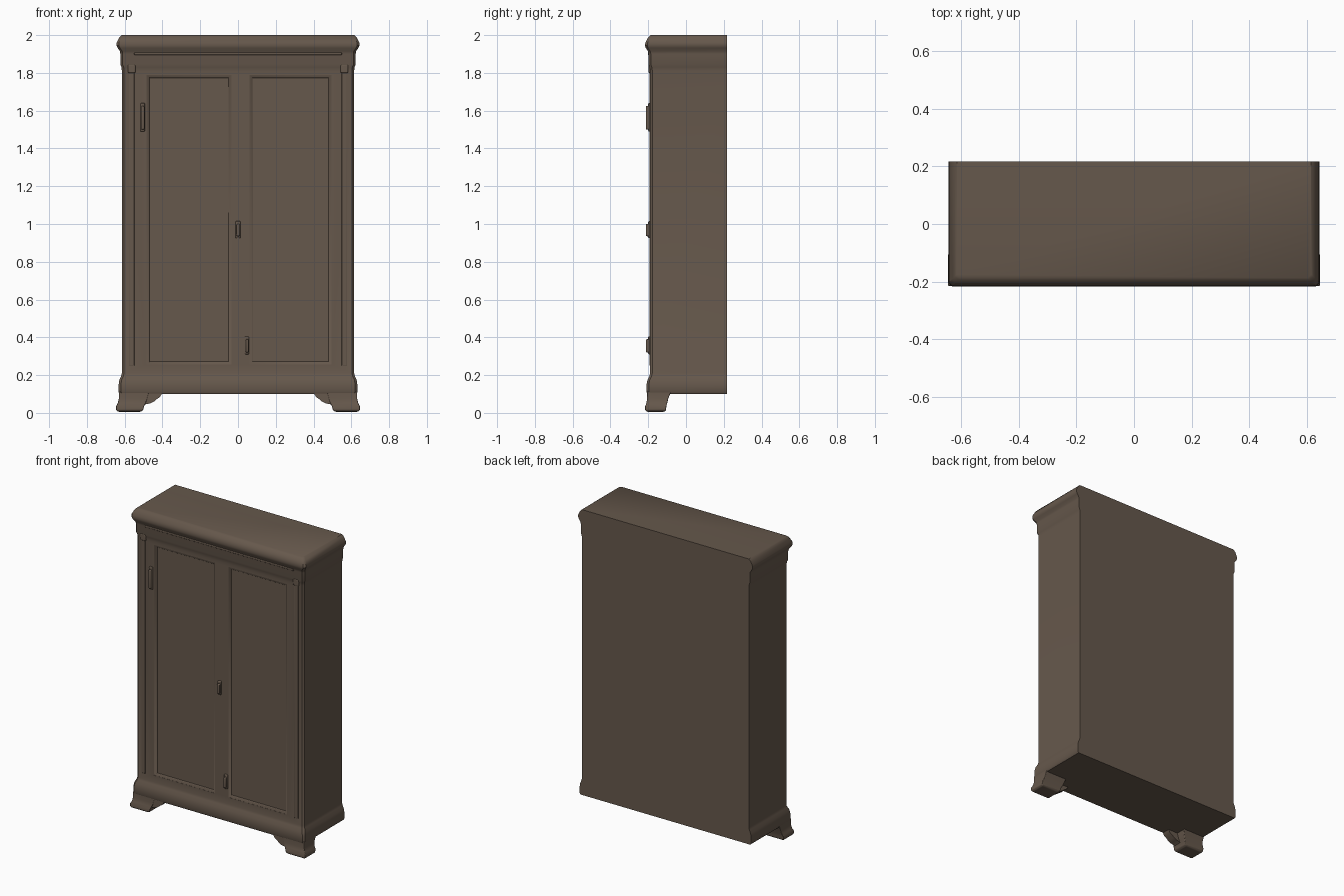
import bpy, bmesh, math
from mathutils import Matrix

if "Cube" in bpy.data.objects:
    bpy.data.objects.remove(bpy.data.objects["Cube"])

BACK = 0.217

wood = bpy.data.materials.new("brown_wood")
wood.use_nodes = True
colour = (0.133, 0.098, 0.072, 1)
wood.diffuse_color = colour
wood.node_tree.nodes["Principled BSDF"].inputs["Base Color"].default_value = colour


def finish(name, bm, bevel=0.0, smooth=True):
    bmesh.ops.recalc_face_normals(bm, faces=bm.faces)
    mesh = bpy.data.meshes.new(name)
    bm.to_mesh(mesh)
    bm.free()
    obj = bpy.data.objects.new(name, mesh)
    bpy.context.collection.objects.link(obj)
    mesh.materials.append(wood)
    if bevel:
        mod = obj.modifiers.new("soft_edges", "BEVEL")
        mod.width, mod.segments = bevel, 3
    if smooth:
        shade(obj)
    return obj


def shade(obj):
    bpy.ops.object.select_all(action="DESELECT")
    obj.select_set(True)
    bpy.context.view_layer.objects.active = obj
    bpy.ops.object.shade_smooth_by_angle(angle=math.radians(35))


def loft(name, rings, **kw):
    """Skin a closed stack of equal-sized point rings."""
    bm = bmesh.new()
    loops = [[bm.verts.new(p) for p in ring] for ring in rings]
    n = len(loops[0])
    for a, b in zip(loops, loops[1:]):
        for i in range(n):
            j = (i + 1) % n
            bm.faces.new((a[i], a[j], b[j], b[i]))
    bm.faces.new(loops[0])
    bm.faces.new(loops[-1])
    return finish(name, bm, **kw)


def box(name, x, y, z, bevel=0.0):
    bm = bmesh.new()
    size = (x[1] - x[0], y[1] - y[0], z[1] - z[0])
    mid = [sum(r) / 2 for r in (x, y, z)]
    bmesh.ops.create_cube(bm, size=1, matrix=Matrix.Translation(mid) @ Matrix.Diagonal((*size, 1)))
    return finish(name, bm, bevel)


def layer(z, half, front):
    """Rectangle with clipped front corners, flush at the back."""
    c = 0.012
    return [(-half, BACK, z), (-half, front + c, z), (-half + c, front, z),
            (half - c, front, z), (half, front + c, z), (half, BACK, z)]


# Carcass with base moulding and cornice in one swept outline: height, half width, front
outline = [(0.10, 0.625, -0.203), (0.11, 0.632, -0.209), (0.15, 0.632, -0.209),
           (0.175, 0.628, -0.204), (0.195, 0.619, -0.194), (0.21, 0.615, -0.19),
           (1.81, 0.615, -0.19), (1.83, 0.617, -0.193), (1.845, 0.623, -0.198),
           (1.90, 0.623, -0.198), (1.915, 0.625, -0.202), (1.932, 0.637, -0.213),
           (1.945, 0.643, -0.217), (1.96, 0.642, -0.215), (1.985, 0.63, -0.203),
           (1.995, 0.622, -0.193), (2.0, 0.615, -0.187)]
carcass = loft("carcass", [layer(*p) for p in outline], smooth=False)

# Sunken door panels with sloping edges
for x0, x1 in ((-0.485, -0.035), (0.062, 0.495)):
    rings = []
    for y, inset in ((-0.25, 0.0), (-0.189, 0.0), (-0.184, 0.012), (-0.179, 0.016)):
        a, b, lo, hi = x0 + inset, x1 - inset, 0.255 + inset, 1.79 - inset
        rings.append([(a, y, lo), (b, y, lo), (b, y, hi), (a, y, hi)])
    cutter = loft("panel_cutter", rings, smooth=False)
    cutter.hide_render = True
    mod = carcass.modifiers.new("panel", "BOOLEAN")
    mod.operation, mod.object, mod.solver = "DIFFERENCE", cutter, "EXACT"
    bpy.context.view_layer.objects.active = carcass
    bpy.ops.object.modifier_apply(modifier=mod.name)
    bpy.data.objects.remove(cutter)
shade(carcass)

# Frieze lip above the doors
box("frieze_lip", (-0.55, 0.55), (-0.202, -0.18), (1.895, 1.91), 0.005)

for side, label in ((1, "left"), (-1, "right")):
    # Corner pilaster with a small cap
    def span(a, b):
        return tuple(sorted((side * a, side * b)))
    box(label + "_pilaster", span(0.548, 0.578), (-0.194, -0.18), (0.25, 1.82), 0.003)
    box(label + "_pilaster_cap", span(0.543, 0.583), (-0.199, -0.18), (1.80, 1.845), 0.006)

    # Foot block, flaring to a rounded pad
    foot = []
    for z, outer, inner, front, rear in ((0.006, 0.635, 0.515, -0.207, -0.115),
                                         (0.014, 0.645, 0.503, -0.216, -0.106),
                                         (0.036, 0.645, 0.497, -0.216, -0.104),
                                         (0.05, 0.637, 0.49, -0.210, -0.10),
                                         (0.075, 0.631, 0.48, -0.206, -0.094),
                                         (0.115, 0.631, 0.47, -0.206, -0.078)):
        foot.append([(side * outer, front, z), (side * inner, front, z),
                     (side * inner, rear, z), (side * outer, rear, z)])
    loft(label + "_foot", foot, bevel=0.004)

    # Scrolled front bracket running inward from the foot
    scroll = [(0.56, 0.11), (0.56, 0.03), (0.505, 0.03), (0.49, 0.045), (0.465, 0.05),
              (0.445, 0.06), (0.432, 0.072), (0.415, 0.082), (0.402, 0.102), (0.40, 0.11)]
    loft(label + "_bracket", [[(side * x, y, z) for x, z in scroll] for y in (-0.205, -0.15)])


# Key plate and pulls: slim upright bars with a raised grip
for name, x, lo, hi, width in (("upper_hinge", -0.505, 1.49, 1.64, 0.024),
                               ("door_pull", 0.0, 0.925, 1.015, 0.026),
                               ("lower_pull", 0.047, 0.31, 0.405, 0.022)):
    h = width / 2
    box(name + "_plate", (x - h, x + h), (-0.2, -0.175), (lo, hi), 0.005)
    box(name + "_grip", (x - h * 0.6, x + h * 0.8), (-0.213, -0.19), (lo + 0.01, hi - 0.015), 0.006)
